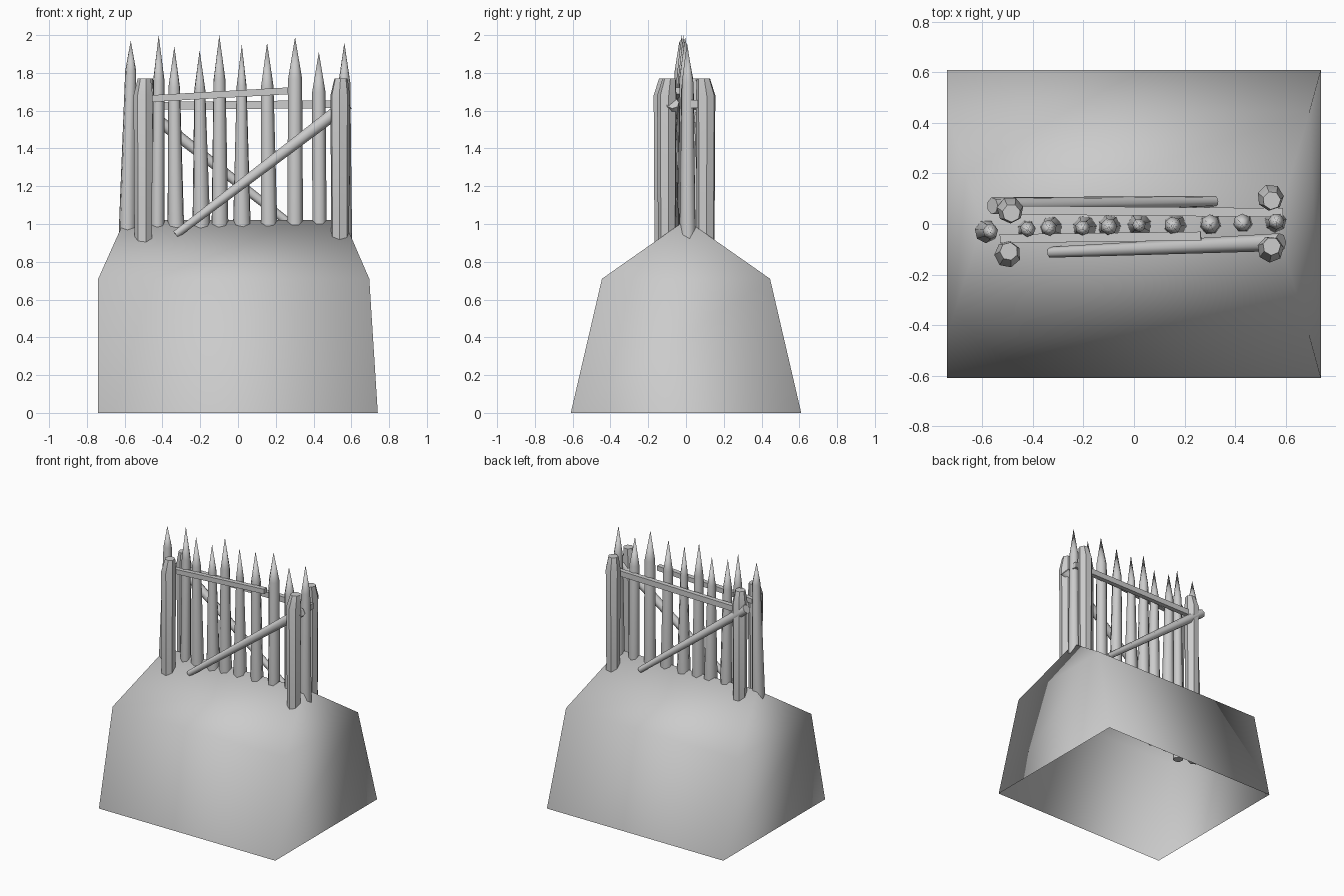
import bpy, bmesh, math, random
from mathutils import Vector, Matrix

if "Cube" in bpy.data.objects:
    bpy.data.objects.remove(bpy.data.objects["Cube"])

random.seed(4)


def finish(name, bm, angle=None):
    bmesh.ops.recalc_face_normals(bm, faces=bm.faces)
    me = bpy.data.meshes.new(name)
    bm.to_mesh(me)
    bm.free()
    ob = bpy.data.objects.new(name, me)
    bpy.context.collection.objects.link(ob)
    bpy.ops.object.select_all(action='DESELECT')
    ob.select_set(True)
    bpy.context.view_layer.objects.active = ob
    if angle is None:
        bpy.ops.object.shade_smooth()
    else:
        bpy.ops.object.shade_smooth_by_angle(angle=math.radians(angle))
    return ob


def log(name, rings, sides, tip=None, turn=0.0, angle=55):
    """Tapered log through rings of (centre, radius), with an optional pointed tip."""
    axis = (Vector(rings[-1][0]) - Vector(rings[0][0])).normalized()
    rot = Vector((0, 0, 1)).rotation_difference(axis).to_matrix()
    bm = bmesh.new()
    loops = []
    for c, r in rings:
        loops.append([bm.verts.new(Vector(c) + rot @ Vector((
            r * math.cos(turn + k * math.tau / sides),
            r * math.sin(turn + k * math.tau / sides), 0))) for k in range(sides)])
    for a, b in zip(loops, loops[1:]):
        for k in range(sides):
            n = (k + 1) % sides
            bm.faces.new((a[k], a[n], b[n], b[k]))
    bm.faces.new(loops[0][::-1])
    if tip is None:
        bm.faces.new(loops[-1])
    else:
        t = bm.verts.new(tip)
        for k in range(sides):
            bm.faces.new((loops[-1][k], loops[-1][(k + 1) % sides], t))
    return finish(name, bm, angle)


# earth mound: open underneath, two sloped bands up to a ridge
bm = bmesh.new()
levels = [(-0.74, 0.74, 0.61, 0.0), (-0.74, 0.695, 0.445, 0.71)]
rings = [[bm.verts.new(p) for p in ((x0, -y, z), (x1, -y, z), (x1, y, z), (x0, y, z))]
         for x0, x1, y, z in levels]
for k in range(4):
    n = (k + 1) % 4
    bm.faces.new((rings[0][k], rings[0][n], rings[1][n], rings[1][k]))
left = bm.verts.new((-0.60, 0, 1.022))
right = bm.verts.new((0.56, 0, 1.022))
a, b, c, d = rings[1]
for f in ((a, b, right, left), (b, c, right), (c, d, left, right), (d, a, left)):
    bm.faces.new(f)
finish("earth_mound", bm)

# sharpened stakes: base x, tip x, y, shoulder z, tip z, base radius, shoulder radius
stakes = [
    (-0.585, -0.568, -0.03, 1.81, 1.97, 0.046, 0.030),
    (-0.425, -0.420, -0.02, 1.76, 2.00, 0.036, 0.031),
    (-0.328, -0.337, -0.015, 1.72, 1.94, 0.045, 0.032),
    (-0.195, -0.203, -0.015, 1.71, 1.92, 0.048, 0.030),
    (-0.097, -0.099, -0.01, 1.76, 2.00, 0.046, 0.033),
    (0.022, 0.020, -0.005, 1.73, 1.95, 0.048, 0.027),
    (0.163, 0.154, -0.005, 1.73, 1.96, 0.045, 0.034),
    (0.302, 0.302, 0.0, 1.77, 1.99, 0.043, 0.038),
    (0.431, 0.428, 0.005, 1.70, 1.91, 0.039, 0.036),
    (0.560, 0.563, 0.01, 1.75, 1.96, 0.044, 0.032),
]
for i, (xb, xt, y, zs, zt, rb, rs) in enumerate(stakes):
    zlow = 0.45 if i == 1 else 0.5
    log(f"stake_{i + 1}",
        [((xb, y, zlow), rb), ((xb, y, 1.0), rb), ((xt, y, zs), rs)],
        7, tip=(xt, y - 0.005, zt), turn=random.uniform(0, 0.9))

# thick posts in pairs at both ends, with slanted chamfered tops
posts = [("front_left", -0.50, -0.12), ("back_left", -0.49, 0.055),
         ("front_right", 0.54, -0.10), ("back_right", 0.54, 0.105)]
for name, x, y in posts:
    s = 1 if y < 0 else -1
    log("post_" + name,
        [((x, y, 0.6), 0.050), ((x, y, 1.0), 0.049), ((x, y, 1.68), 0.053),
         ((x + 0.005, y + 0.012 * s, 1.77), 0.036)],
        7, turn=random.uniform(0, 0.9), angle=40)


# thin square-cut rails
def rail(name, p, q, w, h):
    p, q = Vector(p), Vector(q)
    bm = bmesh.new()
    bmesh.ops.create_cube(bm, size=1)
    rot = Vector((1, 0, 0)).rotation_difference(q - p).to_matrix().to_4x4()
    size = Matrix.Diagonal(((q - p).length, w, h, 1))
    bm.transform(Matrix.Translation((p + q) / 2) @ rot @ size)
    finish(name, bm, 30)


rail("rail_front", (-0.53, -0.058, 1.66), (0.265, -0.048, 1.705), 0.035, 0.036)
rail("rail_back", (-0.50, 0.055, 1.625), (0.59, 0.045, 1.635), 0.035, 0.042)

# diagonal braces, one on each face of the fence
log("brace_front", [((-0.33, -0.112, 0.945), 0.022), ((0.58, -0.072, 1.64), 0.036)], 7)
log("brace_back", [((0.32, 0.09, 0.965), 0.022), ((-0.56, 0.072, 1.655), 0.034)], 7)
